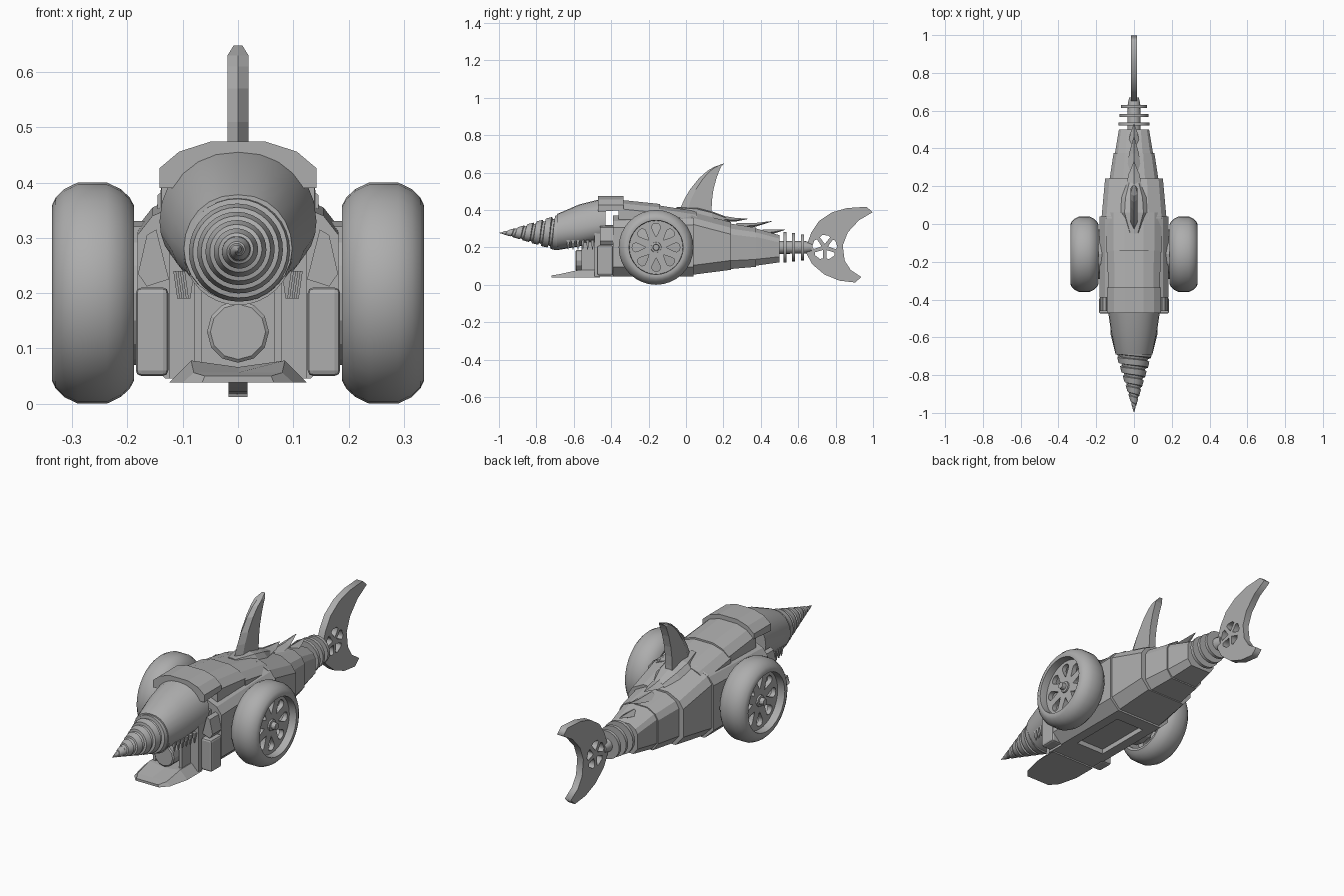
import bpy, bmesh, math
from mathutils import Vector

if "Cube" in bpy.data.objects:
    bpy.data.objects.remove(bpy.data.objects["Cube"])

grey = bpy.data.materials.new("metal_grey")
grey.diffuse_color = (0.42, 0.42, 0.42, 1)
grey.use_nodes = True
grey.node_tree.nodes["Principled BSDF"].inputs["Base Color"].default_value = grey.diffuse_color


def finish(name, bm, smooth=None, mirror=False):
    bmesh.ops.remove_doubles(bm, verts=bm.verts, dist=0.0002)
    bmesh.ops.recalc_face_normals(bm, faces=bm.faces)
    me = bpy.data.meshes.new(name)
    bm.to_mesh(me)
    bm.free()
    me.materials.append(grey)
    if smooth:
        me.shade_smooth()
        me.set_sharp_from_angle(angle=math.radians(smooth))
    ob = bpy.data.objects.new(name, me)
    bpy.context.collection.objects.link(ob)
    if mirror:
        ob.modifiers.new("mirror", 'MIRROR')
    return ob


def rings(name, sections, caps=True, closed=False, **kw):
    """Skin a list of closed point rings."""
    bm = bmesh.new()
    rows = [[bm.verts.new(p) for p in s] for s in sections]
    n = len(rows[0])
    pairs = list(zip(rows, rows[1:])) + ([(rows[-1], rows[0])] if closed else [])
    for a, b in pairs:
        for i in range(n):
            j = (i + 1) % n
            bm.faces.new((a[i], a[j], b[j], b[i]))
    if caps and not closed:
        bm.faces.new(rows[0])
        bm.faces.new(rows[-1][::-1])
    return finish(name, bm, **kw)


def hull(name, sections, **kw):
    """Symmetric loft along y; each section is y plus half outline (x, z) top to bottom."""
    out = []
    for y, half in sections:
        out.append([(x, y, z) for x, z in half] +
                   [(-x, y, z) for x, z in reversed(half) if x > 0])
    return rings(name, out, **kw)


def lathe(name, profile, axis, centre, n=32, closed=False, **kw):
    """Revolve (position, radius) points about the x or y axis."""
    out = []
    for t, r in profile:
        ring = []
        for i in range(n):
            a = 2 * math.pi * i / n
            u, v = r * math.cos(a), r * math.sin(a)
            p = (t, u, v) if axis == 'x' else (u, t, v)
            ring.append(Vector(p) + Vector(centre))
        out.append(ring)
    return rings(name, out, closed=closed, **kw)


def box(name, x, y, z, bevel=0, **kw):
    bm = bmesh.new()
    bmesh.ops.create_cube(bm, size=1)
    for v in bm.verts:
        v.co = [lo + (c + 0.5) * (hi - lo) for c, (lo, hi) in zip(v.co, (x, y, z))]
    if bevel:
        bmesh.ops.bevel(bm, geom=bm.edges[:], offset=bevel, segments=2, affect='EDGES', profile=0.5)
    return finish(name, bm, **kw)


def cutout_plate(name, outlines, x, half, bevel=0, **kw):
    """Filled outline with holes in the y-z plane, thickened along x."""
    cu = bpy.data.curves.new(name, 'CURVE')
    cu.dimensions, cu.fill_mode = '2D', 'BOTH'
    cu.extrude, cu.bevel_depth, cu.bevel_resolution = half - bevel, bevel, 0
    cu.offset = -bevel
    for pts in outlines:
        sp = cu.splines.new('POLY')
        sp.points.add(len(pts) - 1)
        for q, (a, b) in zip(sp.points, pts):
            q.co = (a, b, 0, 1)
        sp.use_cyclic_u = True
    tmp = bpy.data.objects.new(name + "_tmp", cu)
    bpy.context.collection.objects.link(tmp)
    dg = bpy.context.evaluated_depsgraph_get()
    me = bpy.data.meshes.new_from_object(tmp.evaluated_get(dg))
    bpy.data.objects.remove(tmp)
    bm = bmesh.new()
    bm.from_mesh(me)
    bpy.data.meshes.remove(me)
    for v in bm.verts:
        v.co = (v.co.z + x, v.co.x, v.co.y)
    return finish(name, bm, **kw)


def polar(cy, cz, pts):
    return [(cy + r * math.cos(a), cz + r * math.sin(a)) for r, a in pts]


# Drill nose: one helical strip with a stepped thread
bm = bmesh.new()
turns, seg, pitch = 8, 32, 0.05
thread = [(0, 1.03), (0.62, 1.0), (0.7, 0.84), (0.95, 0.86), (1, 1.03)]
prev = None
for i in range(turns * seg + 1):
    a, row = 2 * math.pi * i / seg, []
    for f, m in thread:
        y = min(max(-1.06 + pitch * (i / seg + f), -1), -0.68)
        r = 0.096 * (y + 1) / 0.32 * m
        row.append(bm.verts.new((r * math.cos(a), y, 0.277 + r * math.sin(a))))
    if prev:
        for c in range(len(thread) - 1):
            bm.faces.new((prev[c], prev[c + 1], row[c + 1], row[c]))
    prev = row
bmesh.ops.dissolve_degenerate(bm, edges=bm.edges[:], dist=0.0002)
finish("drill_nose", bm, smooth=30)


# Snout
def snout(y, hw, cz, top, bottom, e):
    half = []
    for i in range(13):
        a = math.pi * i / 12
        s, c = max(math.sin(a), 0), math.cos(a)
        if i in (0, 12):
            s = 0
        k = e if c < 0 else 0.9
        half.append((hw * s ** k, cz + (top - cz if c > 0 else cz - bottom) * c))
    return y, half


hull("snout", [snout(-0.69, 0.098, 0.28, 0.378, 0.185, 1), snout(-0.57, 0.122, 0.30, 0.43, 0.205, 0.75),
               snout(-0.43, 0.142, 0.33, 0.465, 0.24, 0.5)], smooth=40)

# Teeth
for i in range(6):
    y = -0.63 + i * 0.026
    rings(f"tooth_{i + 1}", [[(0.088 + 0.004 * i + dx * s, y + dy * s, z) for dx, dy in
                              ((-1, -1), (1, -1), (1, 1), (-1, 1))]
                             for z, s in ((0.24, 0.009), (0.19, 0.002))], mirror=True)

# Lower jaw and mouth
hull("lower_jaw", [(-0.72, [(0, 0.05), (0.06, 0.05), (0.065, 0.038), (0, 0.038)]),
                   (-0.68, [(0, 0.056), (0.08, 0.056), (0.1, 0.038), (0, 0.038)]),
                   (-0.58, [(0, 0.066), (0.085, 0.078), (0.125, 0.038), (0, 0.038)]),
                   (-0.46, [(0, 0.066), (0.085, 0.078), (0.125, 0.038), (0, 0.038)])])
box("mouth_wall", (-0.125, 0.125), (-0.49, -0.38), (0.045, 0.32))
lathe("mouth_barrel", [(-0.59, 0.05), (-0.585, 0.056), (-0.48, 0.056)], 'y', (0, 0, 0.13), n=12)
box("mouth_rail", (0.065, 0.08), (-0.56, -0.48), (0.06, 0.23), mirror=True)

# Cheek pods beside the mouth
box("cheek_pod", (0.126, 0.185), (-0.475, -0.39), (0.05, 0.21), bevel=0.01, mirror=True)
rings("cheek_wedge", [[(0.125, y, 0.225), (0.165, y, 0.212), (0.181, y, 0.235), (0.165, y, 0.305),
                       (0.148, y, 0.315)] for y in (-0.46, -0.38)], mirror=True)

# Hood and layered roof shells
def roof(y, top, hw, low):
    return y, [(0, top), (0.05, top), (0.75 * hw, top - 0.018), (hw, top - 0.048), (hw, low), (0, low)]


hull("hood", [roof(-0.47, 0.474, 0.142, 0.39), roof(-0.335, 0.474, 0.142, 0.4)])
hull("roof_front", [roof(-0.36, 0.455, 0.138, 0.33), roof(-0.14, 0.432, 0.14, 0.33)])
hull("roof_rear", [roof(-0.15, 0.425, 0.146, 0.32), roof(0.06, 0.392, 0.146, 0.3)])


# Chest and tapering rear armour segments
def armour(y, w, top, low, c=0.05):
    return y, [(0, top), (0.45 * w, top), (0.85 * w, top - 0.6 * c), (w, top - 1.3 * c),
               (w, low + c), (0.72 * w, low), (0, low)]


chest = hull("chest", [armour(-0.39, 0.182, 0.37, 0.045), armour(0.04, 0.182, 0.385, 0.045)])
hull("rear_armour_1", [armour(0.03, 0.172, 0.39, 0.053), armour(0.24, 0.153, 0.335, 0.08)])
hull("rear_armour_2", [armour(0.22, 0.132, 0.33, 0.083, 0.045), armour(0.375, 0.108, 0.305, 0.096, 0.04)])
hull("rear_armour_3", [armour(0.36, 0.103, 0.305, 0.1, 0.035), armour(0.5, 0.08, 0.265, 0.12, 0.03)])

# Belly recess
cutter = box("belly_cutter", (-0.08, 0.08), (-0.33, -0.03), (0.0, 0.07))
cutter.hide_render = True
cutter.hide_set(True)
cut = chest.modifiers.new("recess", 'BOOLEAN')
cut.object, cut.operation, cut.solver = cutter, 'DIFFERENCE', 'EXACT'

# Wheels
WY, WZ = -0.16, 0.2
lathe("tyre", [(0.19, 0.145), (0.188, 0.158), (0.196, 0.173), (0.212, 0.188), (0.237, 0.2), (0.29, 0.2),
               (0.315, 0.188), (0.33, 0.173), (0.337, 0.158), (0.335, 0.145), (0.32, 0.143), (0.2, 0.143)],
      'x', (0, WY, WZ), closed=True, smooth=35, mirror=True)
drop = [(0.055, 0), (0.075, 0.13), (0.095, 0.2), (0.112, 0.22), (0.125, 0.13), (0.128, 0),
        (0.125, -0.13), (0.112, -0.22), (0.095, -0.2), (0.075, -0.13)]
holes = [polar(WY, WZ, [(r, a + k * math.pi / 4) for r, a in drop]) for k in range(8)]
disc = polar(WY, WZ, [(0.15, 2 * math.pi * i / 32) for i in range(32)])
cutout_plate("wheel_rim", [disc] + holes, 0.285, 0.012, mirror=True)
lathe("wheel_hub", [(0.28, 0.03), (0.305, 0.028), (0.307, 0.018), (0.328, 0.016)], 'x', (0, WY, WZ), n=12, mirror=True)
lathe("axle", [(0.16, 0.13), (0.19, 0.13), (0.2, 0.05), (0.28, 0.03)], 'x', (0, WY, WZ), n=16, mirror=True)

# Saddle plate and dorsal fin
hull("fin_saddle", [(-0.05, [(0, 0.415), (0.02, 0.412), (0.03, 0.38), (0, 0.34)]),
                    (0.06, [(0, 0.415), (0.05, 0.405), (0.09, 0.36), (0, 0.33)]),
                    (0.14, [(0, 0.392), (0.045, 0.385), (0.08, 0.345), (0, 0.32)]),
                    (0.22, [(0, 0.362), (0.025, 0.355), (0.045, 0.325), (0, 0.31)])])
fin = [(0.36, -0.045, 0.137), (0.41, -0.03, 0.137), (0.46, -0.008, 0.14), (0.51, 0.022, 0.147),
       (0.57, 0.07, 0.163), (0.61, 0.115, 0.178), (0.63, 0.15, 0.187), (0.648, 0.2, 0.203)]
rings("dorsal_fin", [[(0, a, z), (w, a + 0.25 * (b - a), z), (w, b, z), (-w, b, z), (-w, a + 0.25 * (b - a), z)]
                     for z, a, b in fin for w in [0.019 if z < 0.64 else 0.008]])

# Spine spikes along the back
for i, (y0, z0, y1, z1, w) in enumerate([(0.18, 0.365, 0.33, 0.352, 0.045), (0.27, 0.325, 0.46, 0.34, 0.04),
                                         (0.41, 0.29, 0.53, 0.295, 0.032)]):
    ym, zm = y0 + 0.55 * (y1 - y0), min(z0, z1) - 0.002
    hull(f"spine_spike_{i + 1}", [(y0, [(0, z0 + 0.006), (w, z0 - 0.015), (0, z0 - 0.03)]),
                                  (ym, [(0, zm + 0.008), (w * 0.65, zm - 0.004), (0, zm - 0.012)]),
                                  (y1, [(0, z1 + 0.001), (0.002, z1), (0, z1 - 0.001)])])

# Tail joint with rings
lathe("tail_shaft", [(0.48, 0.035), (0.64, 0.033), (0.67, 0.025)], 'y', (0, 0, 0.2), n=16, smooth=40)
for i, y in enumerate((0.53, 0.575, 0.622)):
    r = 0.082 - 0.006 * i
    lathe(f"tail_ring_{i + 1}", [(y - 0.008, r), (y + 0.008, r)], 'y', (0, 0, 0.2), n=20, smooth=40)

# Crescent tail fin with a pierced round window
crescent = [(0.645, 0.21), (0.67, 0.28), (0.71, 0.34), (0.78, 0.387), (0.86, 0.41), (0.965, 0.417), (0.998, 0.388),
            (0.925, 0.345), (0.865, 0.28), (0.838, 0.21), (0.848, 0.13), (0.88, 0.08), (0.937, 0.042), (0.905, 0.012),
            (0.82, 0.022), (0.74, 0.055), (0.675, 0.11), (0.645, 0.165)]
window = [(0.018, 0), (0.04, 0.38), (0.06, 0.47), (0.067, 0.25), (0.067, -0.25), (0.06, -0.47), (0.04, -0.38)]
cutout_plate("tail_fin", [crescent] + [polar(0.742, 0.2, [(r, a + 0.3 + k * math.tau / 5) for r, a in window])
                                       for k in range(5)], 0, 0.017)
